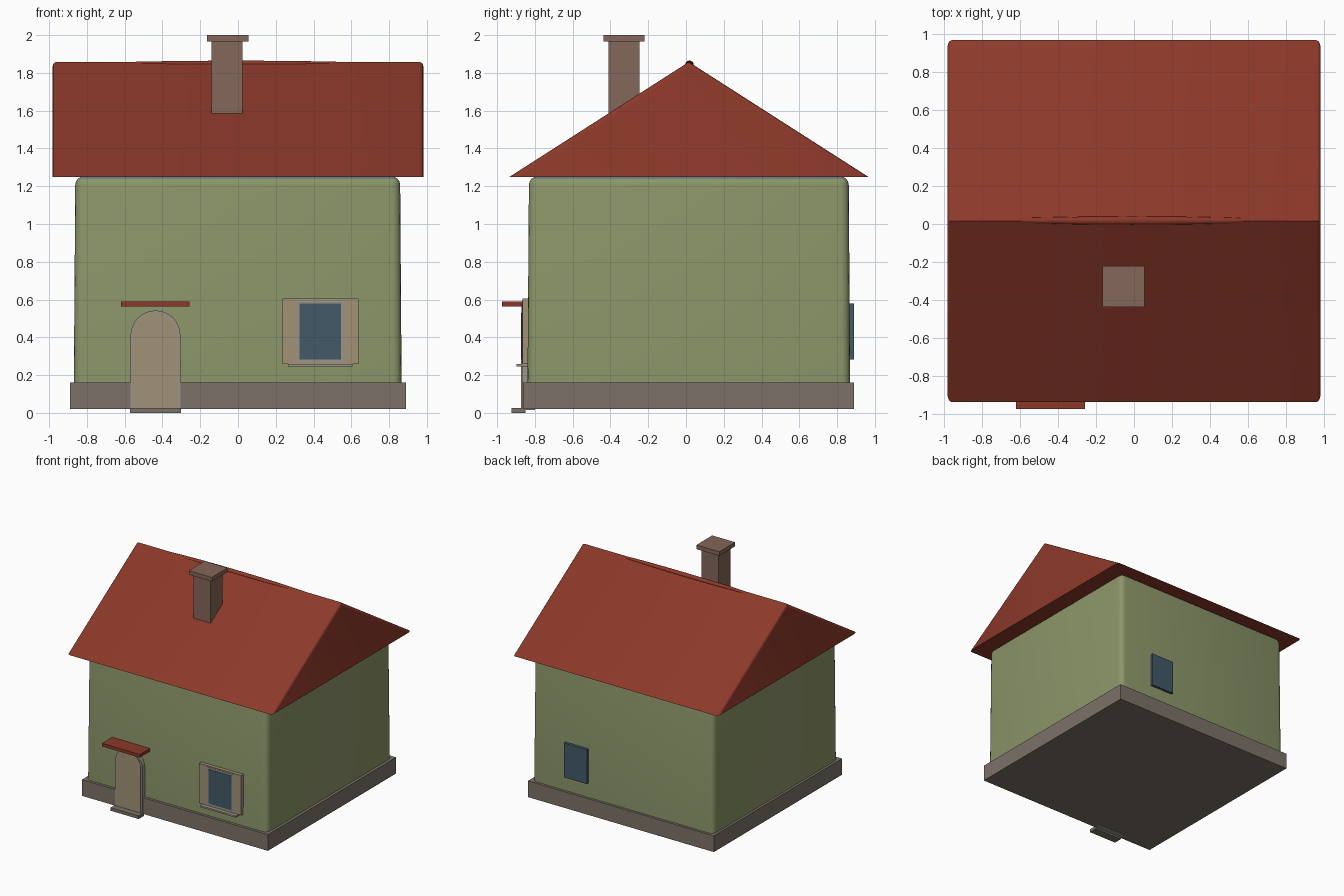
import bpy, bmesh, math

if "Cube" in bpy.data.objects:
    bpy.data.objects.remove(bpy.data.objects["Cube"])


def material(name, rgb):
    m = bpy.data.materials.new(name)
    m.diffuse_color = (*rgb, 1)
    m.use_nodes = True
    m.node_tree.nodes["Principled BSDF"].inputs["Base Color"].default_value = m.diffuse_color
    return m


WALL = material("sage_plaster", (0.26, 0.30, 0.14))
ROOF = material("red_tile", (0.26, 0.04, 0.022))
STONE = material("grey_stone", (0.20, 0.17, 0.14))
BRICK = material("brown_brick", (0.23, 0.135, 0.10))
CREAM = material("cream_wood", (0.36, 0.29, 0.19))
TRIM = material("pale_trim", (0.33, 0.30, 0.25))
GLASS = material("blue_glass", (0.055, 0.10, 0.14))
TEAL = material("teal_rim", (0.13, 0.25, 0.27))


def finish(name, bm, *mats):
    bmesh.ops.recalc_face_normals(bm, faces=bm.faces)
    me = bpy.data.meshes.new(name)
    bm.to_mesh(me)
    bm.free()
    for m in mats:
        me.materials.append(m)
    ob = bpy.data.objects.new(name, me)
    bpy.context.collection.objects.link(ob)
    bpy.ops.object.select_all(action='DESELECT')
    ob.select_set(True)
    bpy.context.view_layer.objects.active = ob
    bpy.ops.object.shade_smooth_by_angle(angle=math.radians(35))
    return ob


def box_bm(x, y, z):
    bm = bmesh.new()
    bmesh.ops.create_cube(bm, size=1)
    for v in bm.verts:
        v.co = [r[0] if c < 0 else r[1] for c, r in zip(v.co, (x, y, z))]
    return bm


def box(name, x, y, z, mat):
    return finish(name, box_bm(x, y, z), mat)


def extrude_profile(points, offset):
    """Closed profile of 3D points, pushed along offset."""
    bm = bmesh.new()
    f = bm.faces.new([bm.verts.new(p) for p in points])
    res = bmesh.ops.extrude_face_region(bm, geom=[f], use_keep_orig=True)
    verts = [g for g in res["geom"] if isinstance(g, bmesh.types.BMVert)]
    bmesh.ops.translate(bm, vec=offset, verts=verts)
    return bm


# Stone plinth
box("plinth", (-0.89, 0.89), (-0.862, 0.89), (0.02, 0.16), STONE)

# Walls: slight taper, rounded corners and top rim
bm = box_bm((-0.87, 0.867), (-0.84, 0.87), (0.03, 1.252))
for v in bm.verts:
    if v.co.z > 1:
        v.co.x *= 0.99
        v.co.y = 0.015 + (v.co.y - 0.015) * 0.99
edges = [e for e in bm.edges if max(v.co.z for v in e.verts) > 1]
bmesh.ops.bevel(bm, geom=edges, offset=0.045, segments=4, profile=0.5, affect='EDGES')
bm.normal_update()
for f in bm.faces:
    f.material_index = int(f.normal.z > 0.75)
finish("walls", bm, WALL, TEAL)

# Gable roof with softened gable edges
bm = extrude_profile([(-0.982, -0.937, 1.248), (-0.982, 0.968, 1.248),
                      (-0.982, 0.015, 1.858)], (1.964, 0, 0))
edges = [e for e in bm.edges
         if abs(e.verts[0].co.x - e.verts[1].co.x) < 0.01
         and abs(e.verts[0].co.z - e.verts[1].co.z) > 0.1]
bmesh.ops.bevel(bm, geom=edges, offset=0.022, segments=3, profile=0.5, affect='EDGES')
finish("roof", bm, ROOF)

# Low swelling along the ridge
bm = bmesh.new()
bmesh.ops.create_uvsphere(bm, u_segments=16, v_segments=8, radius=1)
for v in bm.verts:
    v.co = (v.co.x * 0.72 - 0.01, 0.018 + v.co.y * 0.022, 1.847 + v.co.z * 0.018)
finish("ridge_cap", bm, ROOF)

# Chimney
box("chimney", (-0.14, 0.025), (-0.41, -0.245), (1.5, 1.97), BRICK)
box("chimney_cap", (-0.165, 0.055), (-0.437, -0.22), (1.965, 2.0), BRICK)


# Arched door: surround and slightly proud panel
def arch(name, half, z0, top, y0, y1, mat):
    cx, n = -0.437, 16
    pts = [(cx - half, y0, z0), (cx + half, y0, z0)]
    for i in range(n + 1):
        a = math.pi * i / n
        pts.append((cx + half * math.cos(a), y0, top - half + half * math.sin(a)))
    finish(name, extrude_profile(pts, (0, y1 - y0, 0)), mat)


arch("door_surround", 0.132, 0.015, 0.542, -0.869, -0.80, TRIM)
arch("door_panel", 0.117, 0.02, 0.528, -0.873, -0.80, CREAM)
box("doorstep", (-0.572, -0.303), (-0.925, -0.85), (0.0, 0.027), STONE)
box("door_canopy", (-0.62, -0.257), (-0.975, -0.80), (0.563, 0.59), ROOF)

# Window: the glazing block runs through to the back wall
box("window_frame", (0.235, 0.637), (-0.866, -0.82), (0.26, 0.605), CREAM)
box("window_trim", (0.312, 0.56), (-0.869, -0.82), (0.268, 0.595), TRIM)
box("window_glass", (0.326, 0.546), (-0.872, 0.89), (0.283, 0.58), GLASS)
box("window_sill", (0.265, 0.605), (-0.897, -0.82), (0.245, 0.259), TRIM)
